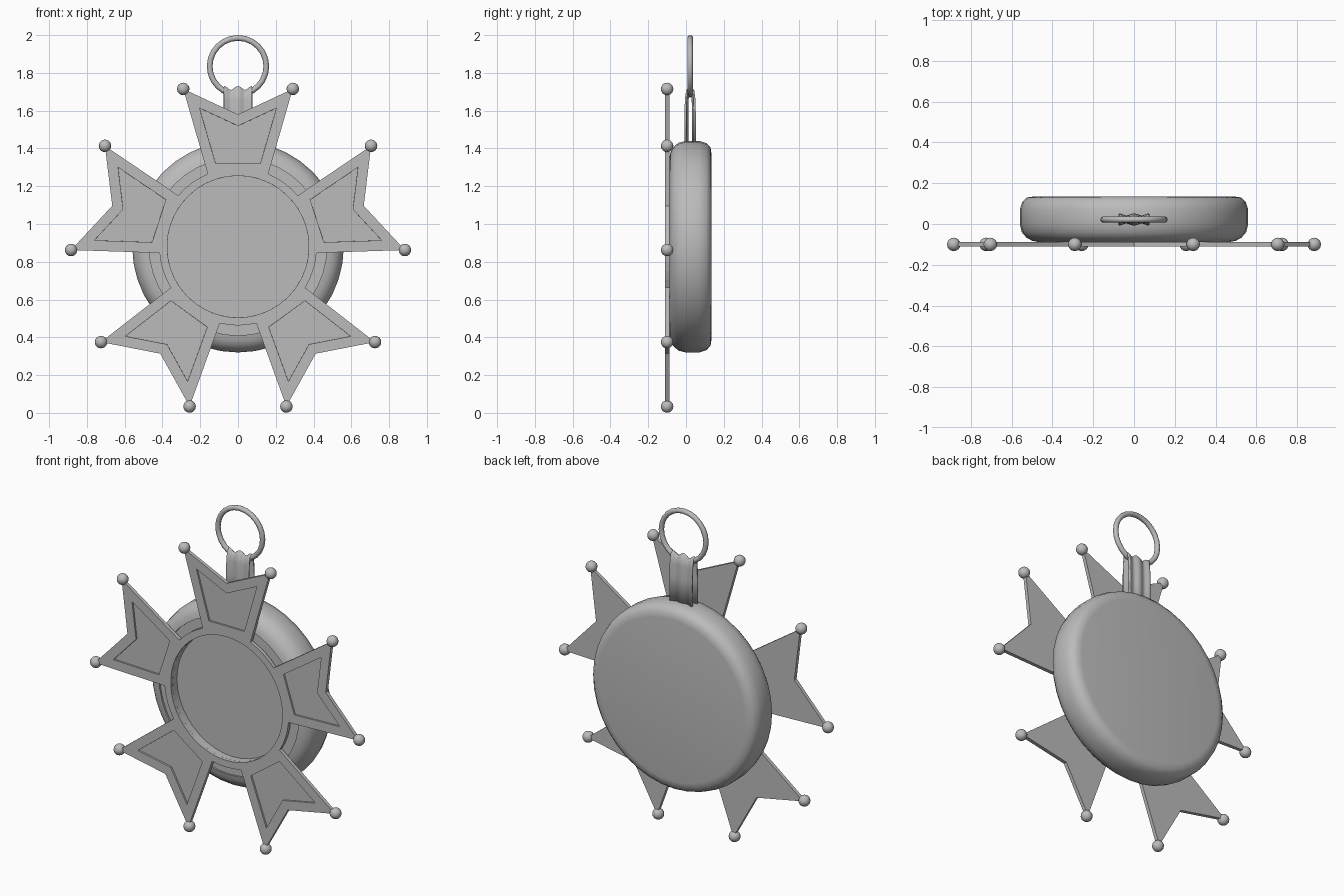
import bpy, bmesh
from math import sin, cos, pi, radians, atan2, hypot
from mathutils import Vector

cube = bpy.data.objects.get("Cube")
if cube:
    bpy.data.objects.remove(cube, do_unlink=True)

CZ = 0.88          # height of the medal centre
PLATE_Y = -0.11    # front of the star plate
STEP = 2 * pi / 5

metal = bpy.data.materials.new("silver grey")
metal.use_nodes = True
GREY = (0.5, 0.5, 0.5, 1)
metal.diffuse_color = GREY
metal.node_tree.nodes["Principled BSDF"].inputs["Base Color"].default_value = GREY


def shade(obj):
    bpy.ops.object.select_all(action='DESELECT')
    obj.select_set(True)
    bpy.context.view_layer.objects.active = obj
    bpy.ops.object.shade_smooth_by_angle(angle=radians(60))


def finish(bm, name, smooth=True):
    bmesh.ops.recalc_face_normals(bm, faces=bm.faces)
    mesh = bpy.data.meshes.new(name)
    bm.to_mesh(mesh)
    bm.free()
    obj = bpy.data.objects.new(name, mesh)
    bpy.context.collection.objects.link(obj)
    mesh.materials.append(metal)
    if smooth:
        shade(obj)
    return obj


def polar(angle, r, y):
    """Point on the medal face; angle is measured from straight up."""
    return Vector((r * sin(angle), y, CZ + r * cos(angle)))


# Round case: lathed profile of (radius, y), from the back to the sunken face
profile = [(0, .135), (.49, .135), (.525, .13), (.548, .108), (.56, .07),
           (.56, 0), (.55, -.04), (.527, -.067), (.5, -.082), (.47, -.088),
           (.47, -.078), (.39, -.078), (.39, -.092), (.375, -.092),
           (.375, -.05), (0, -.05)]
bm = bmesh.new()
verts = [bm.verts.new(polar(0, r, y)) for r, y in profile]
edges = [bm.edges.new(pair) for pair in zip(verts, verts[1:])]
bmesh.ops.spin(bm, geom=verts + edges, cent=(0, 0, CZ), axis=(0, 1, 0),
               angle=2 * pi, steps=40, use_duplicate=False)
bmesh.ops.remove_doubles(bm, verts=bm.verts, dist=1e-4)
finish(bm, "round_case")

# Star plate: five forked arms joined by a ring with an open centre
TIP, BASE, NOTCH, INNER = (.29, .835), (.16, .385), .70, .375
tip_a, tip_r = atan2(*TIP), hypot(*TIP)
base_a, base_r = atan2(*BASE), hypot(*BASE)
bm = bmesh.new()


def add_face(mid, points):
    bm.faces.new([bm.verts.new(polar(mid + a, r, PLATE_Y)) for a, r in points])


for i in range(5):
    mid = i * STEP
    # Forked arm
    add_face(mid, [(-base_a, base_r), (-tip_a, tip_r), (0, NOTCH),
                   (tip_a, tip_r), (base_a, base_r)])
    # Ring piece at the foot of the arm
    n = 6
    inner = [(base_a * (1 - 2 * k / n), INNER) for k in range(n + 1)]
    add_face(mid, [(-base_a, base_r), (base_a, base_r)] + inner)
    # Ring arc up to the next arm
    n = 4
    angles = [base_a + (STEP - 2 * base_a) * k / n for k in range(n + 1)]
    for a, b in zip(angles, angles[1:]):
        add_face(mid, [(a, INNER), (a, base_r), (b, base_r), (b, INNER)])
bmesh.ops.remove_doubles(bm, verts=bm.verts, dist=1e-4)

# Plate thickness
made = bmesh.ops.extrude_face_region(bm, geom=bm.faces[:])["geom"]
bmesh.ops.translate(bm, vec=(0, .022, 0),
                    verts=[g for g in made if isinstance(g, bmesh.types.BMVert)])
bmesh.ops.recalc_face_normals(bm, faces=bm.faces)

# Sunken panel in each arm
arms = [f for f in bm.faces if len(f.verts) == 5 and f.normal.y < -.9]
for width in (.055, .0005):
    bmesh.ops.inset_individual(bm, faces=arms, thickness=width, use_even_offset=True)
bmesh.ops.translate(bm, vec=(0, .01, 0), verts=[v for f in arms for v in f.verts])
finish(bm, "star_plate", smooth=False)

# Ball on every arm tip
for i in range(5):
    for side in (-1, 1):
        bm = bmesh.new()
        bmesh.ops.create_uvsphere(bm, u_segments=16, v_segments=10, radius=.033)
        bmesh.ops.translate(bm, verts=bm.verts,
                            vec=polar(i * STEP + side * tip_a, tip_r, -.1))
        finish(bm, "tip_ball")

# Fluted hanger band: a strap folded over the ring
strap = [(.002, 1.40), (.002, 1.58), (.004, 1.66), (.009, 1.70), (.022, 1.715)]
strap += [(.044 - y, z) for y, z in reversed(strap[:-1])]
COLS = 24
bm = bmesh.new()
rows = []
for y, z in strap:
    row = []
    for c in range(COLS + 1):
        x = -.075 + .15 * c / COLS
        ridge = .005 * cos(2 * pi * x / .075)
        out = Vector((y - .022, max(0, z - 1.69))).normalized()
        row.append(bm.verts.new((x, y + ridge * out.x, z + 2 * ridge * out.y)))
    rows.append(row)
for a, b in zip(rows, rows[1:]):
    for c in range(COLS):
        bm.faces.new((a[c], a[c + 1], b[c + 1], b[c]))
band = finish(bm, "hanger_band")
solid = band.modifiers.new("Thickness", 'SOLIDIFY')
solid.thickness = .01
solid.offset = 0

# Suspension ring
bpy.ops.mesh.primitive_torus_add(major_segments=24, minor_segments=10,
                                 major_radius=.15, minor_radius=.015,
                                 location=(0, .022, 1.835), rotation=(pi / 2, 0, 0))
ring = bpy.context.object
ring.name = "suspension_ring"
ring.data.materials.append(metal)
shade(ring)
